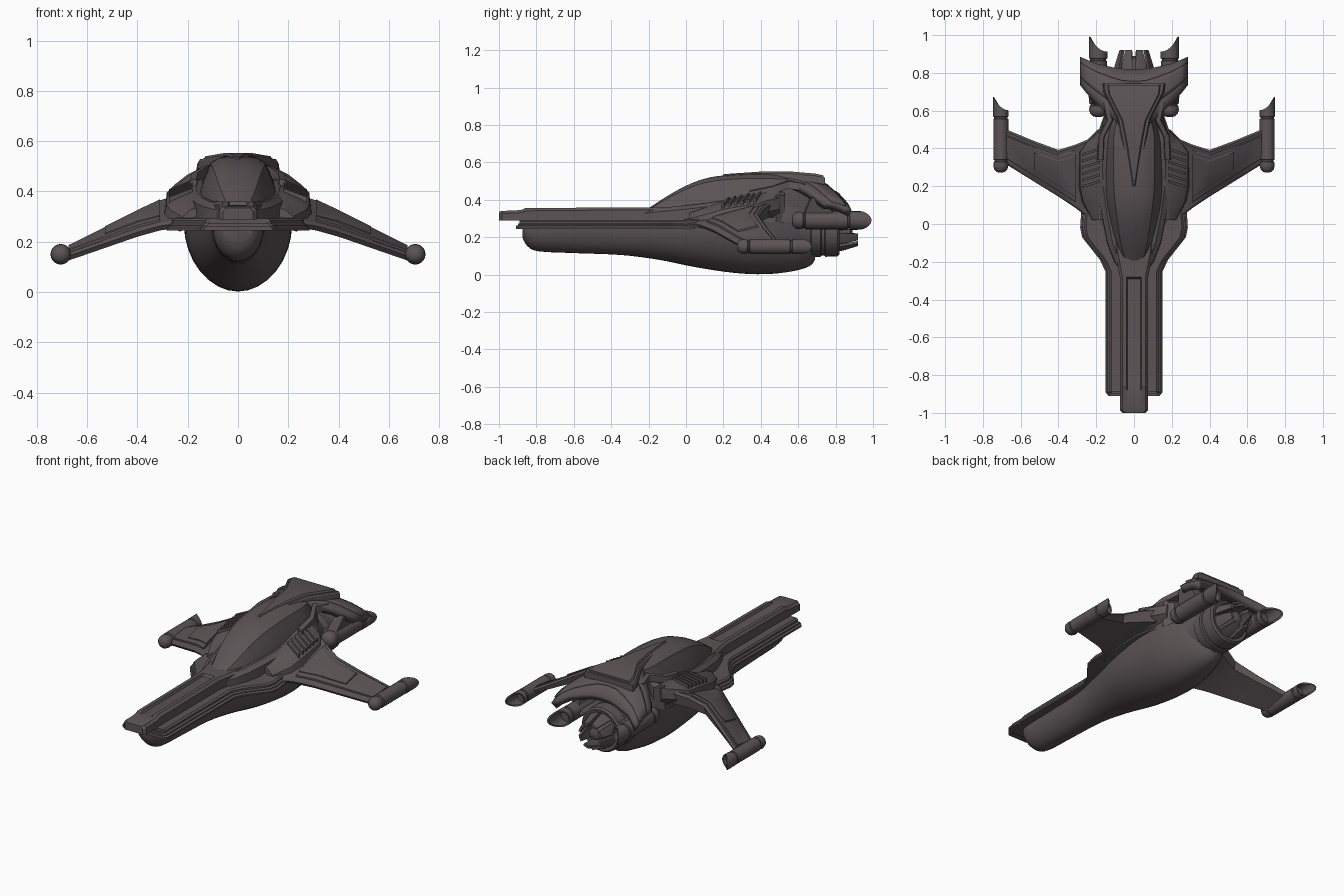
import bpy, bmesh, math
from mathutils import Vector

if "Cube" in bpy.data.objects:
    bpy.data.objects.remove(bpy.data.objects["Cube"])

metal = bpy.data.materials.new("dark_warm_grey")
metal.diffuse_color = (0.105, 0.088, 0.092, 1)
metal.use_nodes = True
metal.node_tree.nodes["Principled BSDF"].inputs["Base Color"].default_value = metal.diffuse_color


def finish(name, bm, angle=35):
    bmesh.ops.recalc_face_normals(bm, faces=bm.faces)
    me = bpy.data.meshes.new(name)
    bm.to_mesh(me)
    bm.free()
    me.materials.append(metal)
    ob = bpy.data.objects.new(name, me)
    bpy.context.collection.objects.link(ob)
    bpy.ops.object.select_all(action='DESELECT')
    ob.select_set(True)
    bpy.context.view_layer.objects.active = ob
    bpy.ops.object.shade_smooth_by_angle(angle=math.radians(angle))
    return ob


def loft(name, rings, angle=35, caps=True):
    """Skin a list of closed rings with equal point counts."""
    bm = bmesh.new()
    vs = [[bm.verts.new(p) for p in r] for r in rings]
    n = len(rings[0])
    for a, b in zip(vs, vs[1:]):
        for i in range(n):
            j = (i + 1) % n
            bm.faces.new((a[i], a[j], b[j], b[i]))
    if caps:
        bm.faces.new(vs[0])
        bm.faces.new(vs[-1])
    return finish(name, bm, angle)


def mirrored(y, half):
    """Closed ring at y from a half profile running top to bottom."""
    return [(x, y, z) for x, z in half] + [(-x, y, z) for x, z in reversed(half)]


def smooth(rows, steps=4):
    """Catmull-Rom resampling of station rows."""
    out = []
    for i in range(len(rows) - 1):
        p = [Vector(rows[max(0, min(len(rows) - 1, i + k))]) for k in (-1, 0, 1, 2)]
        for s in range(steps):
            t = s / steps
            out.append(p[1] + 0.5 * t * (p[2] - p[0] + t * (2 * p[0] - 5 * p[1] + 4 * p[2] - p[3]
                       + t * (3 * (p[1] - p[2]) + p[3] - p[0]))))
    return out + [Vector(rows[-1])]


def lathe(name, cx, cz, profile, slash=0, side=1, n=20):
    """Turn (y, radius, slash share) around a y axis; slash lengthens the outer side."""
    rings = []
    for y, r, k in profile:
        ring = []
        for i in range(n):
            a = 2 * math.pi * i / n
            c = math.cos(a)
            ring.append((cx + r * c, y + k * slash * ((c * side + 1) / 2) ** 2, cz + r * math.sin(a)))
        rings.append(ring)
    return loft(name, rings)


# Rounded belly hull: y, half width, top, bottom
belly = smooth([(-.875, .06, .25, .20), (-.85, .085, .25, .155), (-.79, .1, .25, .125), (-.6, .105, .26, .115),
                (-.35, .115, .26, .105), (-.15, .155, .26, .08), (.05, .2, .26, .04), (.25, .215, .27, .01),
                (.42, .205, .28, .002), (.57, .16, .28, .018), (.66, .11, .27, .045), (.69, .07, .26, .08)])
rings = []
for y, w, zt, zb in belly:
    rings.append([(w * math.cos(math.pi * i / 16), y, zt - (zt - zb) * math.sin(math.pi * i / 16))
                  for i in range(17)])
loft("belly_hull", rings)

# Stepped deck plates: y, half width, underside z
deck = [(-.91, .135, .25), (-.89, .152, .25), (-.25, .152, .25), (-.19, .18, .25), (-.07, .275, .25),
        (-.02, .285, .25), (.06, .28, .255), (.12, .25, .26), (.3, .24, .28), (.5, .17, .3)]
for name, inset, lo, hi in (("deck_lower_plate", 0, -.005, .012), ("deck_mid_plate", .012, .01, .024),
                            ("deck_upper_plate", .022, .02, .042)):
    loft(name, [mirrored(y + (inset if i == 0 else 0),
                         [(0, z + hi), (w - inset - .01, z + hi), (w - inset, z + hi - .007), (w - inset, z + lo),
                          (0, z + lo)][1:4]) for i, (y, w, z) in enumerate(deck)], 25)

# Nose spine with a recessed channel: y, half width, top, channel depth
spine = [(-1, .06, .335, 0), (-.985, .075, .34, 0), (-.88, .075, .345, 0), (-.86, .075, .355, .014),
         (-.29, .075, .36, .014), (-.28, .075, .36, 0), (-.15, .1, .36, 0), (.1, .14, .37, 0)]
loft("nose_spine", [mirrored(y, [(.034, t - d), (.04, t), (w - .014, t), (w, t - .014), (w, .288)])
                    for y, w, t, d in spine], 25)

# Rear fuselage core
core = smooth([(.2, .17, .45, .2), (.4, .175, .45, .15), (.52, .17, .44, .12), (.62, .14, .4, .1), (.72, .12, .34, .11)])
loft("rear_fuselage", [[(w * math.cos(math.pi * i / 12), y, (t + b) / 2 + (t - b) / 2 * math.sin(math.pi * i / 12))
                        for i in range(24)] for y, w, t, b in core])

# Canopy and its lower coaming: y, half width, top
canopy = [(-.225, .03, .34), (-.2, .065, .355), (-.1, .105, .42), (0, .13, .475), (.1, .15, .513),
          (.2, .162, .53), (.35, .166, .54), (.48, .16, .537), (.6, .11, .53), (.66, .08, .5)]
loft("canopy", [mirrored(y, [(w * .22, t), (w * .45, t - .006), (w * .66, t - (t - .29) * .1),
                             (w * .84, t - (t - .29) * .38), (w, t - (t - .29) * .75), (w, .29)])
                for y, w, t in smooth(canopy, 3)], 22)
loft("canopy_coaming", [mirrored(y, [(w - .015, z), (w, z - .012), (w + .012, z - .02), (w + .015, .28)])
                        for y, w, z in [(-.24, .06, .345), (-.2, .09, .35), (-.1, .128, .36), (.05, .158, .375),
                                        (.2, .178, .395), (.4, .185, .44), (.48, .18, .45), (.53, .14, .44)]], 25)

# Dorsal wedge on two layers: y, half width, top
wedge = [(.2, .008, .537), (.42, .04, .552), (.55, .065, .552), (.69, .135, .54), (.735, .14, .53)]
for name, grow, drop in (("dorsal_wedge", 0, 0), ("dorsal_wedge_base", .022, .012)):
    loft(name, [mirrored(y + grow * .4, [(w + grow - .006, t - drop), (w + grow, t - drop - .008),
                                         (w + grow + .004, t - .05)]) for y, w, t in wedge], 25)

# Curved rear cowl: x, front y, rear y, front z, rear z
cowl = [(0, .5, .82, .53, .435), (.06, .51, .822, .525, .432), (.115, .56, .83, .505, .42),
        (.2, .64, .85, .46, .4), (.25, .69, .87, .42, .375), (.285, .735, .885, .385, .345)]
cowl = [(-x, a, b, c, d) for x, a, b, c, d in cowl[:0:-1]] + cowl


def cowl_layer(name, t0, t1, lift, thick):
    bm = bmesh.new()
    rows = []
    for x, a, b, c, d in cowl:
        row = []
        for k in range(6):
            t = t0 + (t1 - t0) * k / 5
            row.append(bm.verts.new((x, a + (b - a) * t, c + (d - c) * t ** 2.2 + lift)))
        rows.append(row)
    for p, q in zip(rows, rows[1:]):
        for k in range(5):
            bm.faces.new((p[k], q[k], q[k + 1], p[k + 1]))
    ob = finish(name, bm, 30)
    m = ob.modifiers.new("thickness", 'SOLIDIFY')
    m.thickness = thick
    m.offset = -1


cowl_layer("rear_cowl", 0, 1, 0, .045)
cowl_layer("rear_cowl_band", .3, .8, .012, .02)

for s in (1, -1):
    tag = "right" if s > 0 else "left"

    # Wing, from root to tip: x, front y, rear y, front z, rear z, thickness
    wing = [(.1, -.1, .5, .29, .42, .07), (.24, .03, .45, .285, .385, .08), (.31, .085, .42, .275, .365, .075),
            (.4, .145, .392, .25, .325, .06), (.53, .225, .44, .205, .255, .045), (.675, .315, .5, .155, .18, .03)]
    loft("wing_" + tag, [[(s * x, f, zf - .012), (s * x, f + .012, zf), (s * x, b - .012, zb),
                          (s * x, b, zb - .012), (s * x, b - .01, zb - t), (s * x, f + .015, zf - .03)]
                         for x, f, b, zf, zb, t in wing], 25)
    # Raised panels stacked on the wing
    for layer, inset, lift in ((1, .03, .011), (2, .055, .02)):
        loft("wing_panel_%d_%s" % (layer, tag),
             [[(s * x, y, zf + (zb - zf) * (y - f) / (b - f) + dz)
               for y, dz in ((f + inset, -.01), (f + inset, lift - .004), (f + inset + .006, lift),
                             (b - inset - .006, lift), (b - inset, lift - .004), (b - inset, -.01))]
              for x, f, b, zf, zb, t in wing[2:] if x < .67 or layer == 1], 25)

    # Shoulder block carrying the vent slats: y, outer x, inner z, outer z
    sh = [(.02, .22, .33, .3), (.12, .27, .365, .325), (.2, .285, .395, .35), (.38, .285, .43, .378),
          (.43, .25, .445, .395), (.5, .18, .44, .41)]
    loft("shoulder_" + tag, [[(s * .14, y, a), (s * .185, y, a), (s * (x - .015), y, b + .012), (s * x, y, b),
                              (s * (x + .012), y, b - .06), (s * .14, y, .28)] for y, x, a, b in sh], 25)
    for i in range(6):
        y = .2 + i * .034
        za, zb = .412 + i * .0065, .377 + i * .0055
        loft("vent_slat_%d_%s" % (i + 1, tag),
             [[(s * x, yy, z - .03), (s * x, yy, z), (s * x, yy + .014, z + .004), (s * x, yy + .014, z - .03)]
              for x, yy, z in ((.18, y + .02, za), (.275, y - .01, zb))], 25)

    # Frame rail from the shoulder back up to the cowl
    loft("cowl_arm_" + tag, [[(s * (x - .025), y, z), (s * x, y, z - .006), (s * (x + .008), y, z - .045),
                              (s * (x - .03), y, z - .045)]
                             for x, y, z in ((.19, .34, .45), (.185, .46, .475), (.14, .55, .505), (.16, .64, .49))], 25)

    # Wing tip pod with ball nose and slashed tail
    pod = [(.272, .008, 0), (.277, .024, 0), (.29, .035, 0), (.31, .04, 0), (.328, .037, 0), (.331, .033, 0),
           (.338, .033, 0), (.341, .04, 0), (.555, .04, 0), (.558, .035, 0), (.566, .035, 0), (.569, .041, 0),
           (.602, .041, 1), (.6, .033, 1), (.57, .03, 0)]
    lathe("wing_pod_" + tag, s * .705, .15, pod, .07, s)

    # Rear thruster pod, same layout but stouter, and its pylon
    rear = [(.91 + (y - .6) * 1.05, r * 1.2, k) for y, r, k in pod]
    lathe("rear_pod_" + tag, s * .19, .29, rear, .08, s)
    loft("rear_pylon_" + tag, [[(s * x, .6 + d, z), (s * x, .82 - d, z), (s * (x + .05), .82 - d, z - .02),
                                (s * (x + .05), .6 + d, z - .02)]
                               for x, z, d in ((.1, .3, 0), (.155, .31, .02), (.19, .43, .07))], 25)

# Main nozzle ring, inner cone and petals
lathe("main_nozzle", 0, .23, [(.58, .1, 0), (.66, .12, 0), (.67, .135, 0), (.72, .135, 0), (.725, .128, 0),
                              (.74, .128, 0), (.745, .135, 0), (.81, .132, 0), (.82, .122, 0), (.815, .1, 0),
                              (.74, .09, 0)], n=28)
lathe("nozzle_core", 0, .23, [(.7, .07, 0), (.8, .06, 0), (.88, .035, 0), (.89, .01, 0)])
for i in range(8):
    a0 = 2 * math.pi * (i + .5) / 8
    rings = []
    for y, r, h in ((.77, .112, .33), (.84, .102, .31), (.92, .078, .24)):
        rings.append([(q * math.cos(a0 + d), y, .23 + q * math.sin(a0 + d))
                      for q, d in ((r, -h), (r, 0), (r, h), (r - .016, h), (r - .016, 0), (r - .016, -h))])
    loft("nozzle_petal_%d" % (i + 1), rings)
